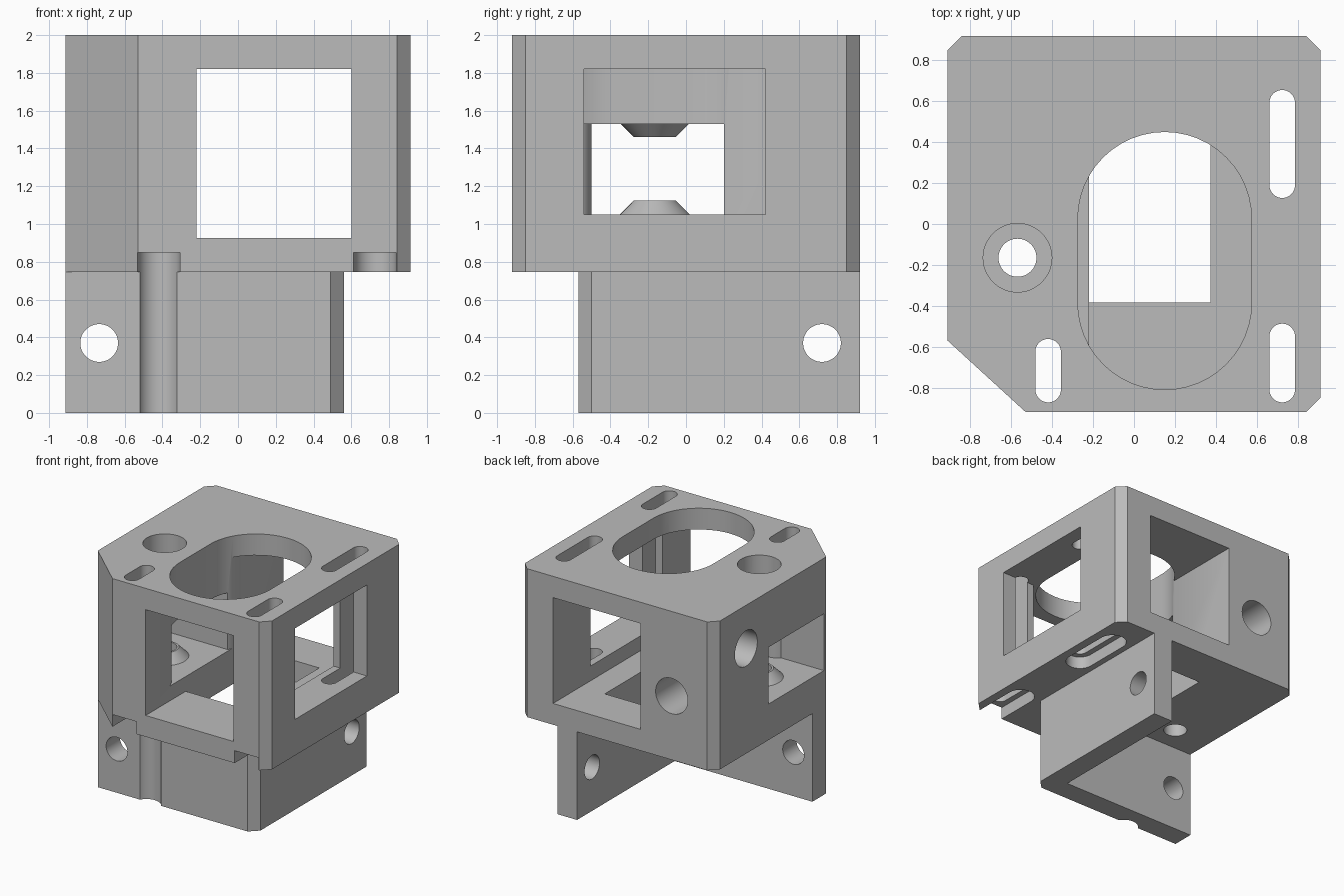
import bpy, bmesh, math

if "Cube" in bpy.data.objects:
    bpy.data.objects.remove(bpy.data.objects["Cube"], do_unlink=True)

grey = bpy.data.materials.new("plain_grey")
grey.use_nodes = True
COLOUR = (0.5, 0.5, 0.5, 1)
grey.diffuse_color = COLOUR
grey.node_tree.nodes["Principled BSDF"].inputs["Base Color"].default_value = COLOUR


def prism(name, outline, z0, z1):
    """Extrude a counter-clockwise outline upwards."""
    bm = bmesh.new()
    low = [bm.verts.new((x, y, z0)) for x, y in outline]
    high = [bm.verts.new((x, y, z1)) for x, y in outline]
    bm.faces.new(low[::-1])
    bm.faces.new(high)
    for i in range(len(low)):
        j = (i + 1) % len(low)
        bm.faces.new((low[i], low[j], high[j], high[i]))
    return finish(name, bm)


def finish(name, bm):
    bmesh.ops.recalc_face_normals(bm, faces=bm.faces)
    mesh = bpy.data.meshes.new(name)
    bm.to_mesh(mesh)
    bm.free()
    mesh.materials.append(grey)
    obj = bpy.data.objects.new(name, mesh)
    bpy.context.collection.objects.link(obj)
    return obj


def box(x0, x1, y0, y1, z0, z1):
    return prism("box_tool", [(x0, y0), (x1, y0), (x1, y1), (x0, y1)], z0, z1)


def slot(x, y0, y1, r, z0, z1, steps=24):
    """Upright stadium running along y, between two arc centres."""
    arc = [math.pi * i / steps for i in range(steps + 1)]
    outline = [(x + r * math.cos(a), y1 + r * math.sin(a)) for a in arc]
    outline += [(x - r * math.cos(a), y0 - r * math.sin(a)) for a in arc]
    return prism("slot_tool", outline, z0, z1)


def cone(x, y, r0, r1, z0, z1):
    bm = bmesh.new()
    bmesh.ops.create_cone(bm, cap_ends=True, segments=48, radius1=r0, radius2=r1, depth=z1 - z0)
    bmesh.ops.translate(bm, verts=bm.verts, vec=(x, y, (z0 + z1) / 2))
    return finish("round_tool", bm)


def bore(centre, axis, r, depth):
    """Sideways cylinder along x or y, centred on a point."""
    obj = cone(0, 0, r, r, -depth / 2, depth / 2)
    obj.rotation_euler = (0, math.pi / 2, 0) if axis == "x" else (math.pi / 2, 0, 0)
    obj.location = centre
    return obj


def combine(target, tool, operation="DIFFERENCE"):
    tool.hide_render = True
    bpy.context.view_layer.update()
    mod = target.modifiers.new("shape", "BOOLEAN")
    mod.operation, mod.solver, mod.object = operation, "EXACT", tool
    bpy.context.view_layer.objects.active = target
    bpy.ops.object.modifier_apply(modifier=mod.name)
    bpy.data.objects.remove(tool, do_unlink=True)


# Housing block with clipped corners
W, D, C = 0.9125, 0.92, 0.07
BASE = 0.745
housing = prism("housing", [
    (-0.53, -D), (W - C, -D), (W, C - D), (W, D - C),
    (W - C, D), (C - W, D), (-W, D - C), (-W, -0.57)], BASE, 2)

# Tunnel, side window, roller bay, top opening and floor opening
combine(housing, box(-0.22, 0.6, -1.1, 1.1, 0.925, 1.82))
combine(housing, box(0.5, 1.1, -0.54, 0.42, 1.05, 1.82))
combine(housing, box(-1.1, -0.1, -0.54, 0.2, 1.05, 1.53))
combine(housing, slot(0.15, -0.385, 0.025, 0.425, 1.05, 2.1))
combine(housing, box(-0.22, 0.375, -0.385, 0.55, 0.6, 1.0))

# Screw column and conical spacers inside the roller bay
RX, RY = -0.57, -0.165
combine(housing, cone(-0.42, -0.625, 0.125, 0.125, 1.0, 1.6), "UNION")
combine(housing, cone(RX, RY, 0.26, 0.11, 0.975, 1.125), "UNION")
combine(housing, cone(RX, RY, 0.11, 0.26, 1.46, 1.61), "UNION")

# Roller shaft hole with its wide top
combine(housing, cone(RX, RY, 0.093, 0.093, 0.6, 2.1))
combine(housing, cone(RX, RY, 0.168, 0.168, 1.7, 2.1))

# Screw slots through the block
for x, y0, y1 in [(0.725, 0.19, 0.593), (0.725, -0.81, -0.55), (-0.42, -0.81, -0.625)]:
    combine(housing, slot(x, y0, y1, 0.0625, 0.6, 2.1))

# Screw head pockets underneath, the front two open to the front
for x, y0, y1 in [(0.725, 0.19, 0.593), (0.725, -1.1, -0.55), (-0.42, -1.1, -0.625)]:
    combine(housing, slot(x, y0, y1, 0.1125, 0.6, 0.85))

# Blind holes in the back and left-hand walls
combine(housing, bore((-0.51, 0.92, 1.285), "y", 0.15, 1.0))
combine(housing, bore((-W, 0.5, 1.635), "x", 0.15, 1.0))

# L-shaped mounting bracket below
bracket = prism("mounting_bracket", [
    (-W, -0.57), (0.49, -0.57), (0.56, -0.5), (0.56, D),
    (0.375, D), (0.375, -0.385), (-W, -0.385)], 0, BASE)
combine(bracket, slot(-0.42, -1.1, -0.625, 0.1125, -0.1, 0.85))
combine(bracket, bore((-0.735, -0.48, 0.37), "y", 0.1, 0.6))
combine(bracket, bore((0.47, 0.72, 0.37), "x", 0.1, 0.6))

# Smooth the round walls only
for obj in (housing, bracket):
    bpy.ops.object.select_all(action="DESELECT")
    obj.select_set(True)
    bpy.context.view_layer.objects.active = obj
    bpy.ops.object.shade_smooth_by_angle(angle=math.radians(30))
